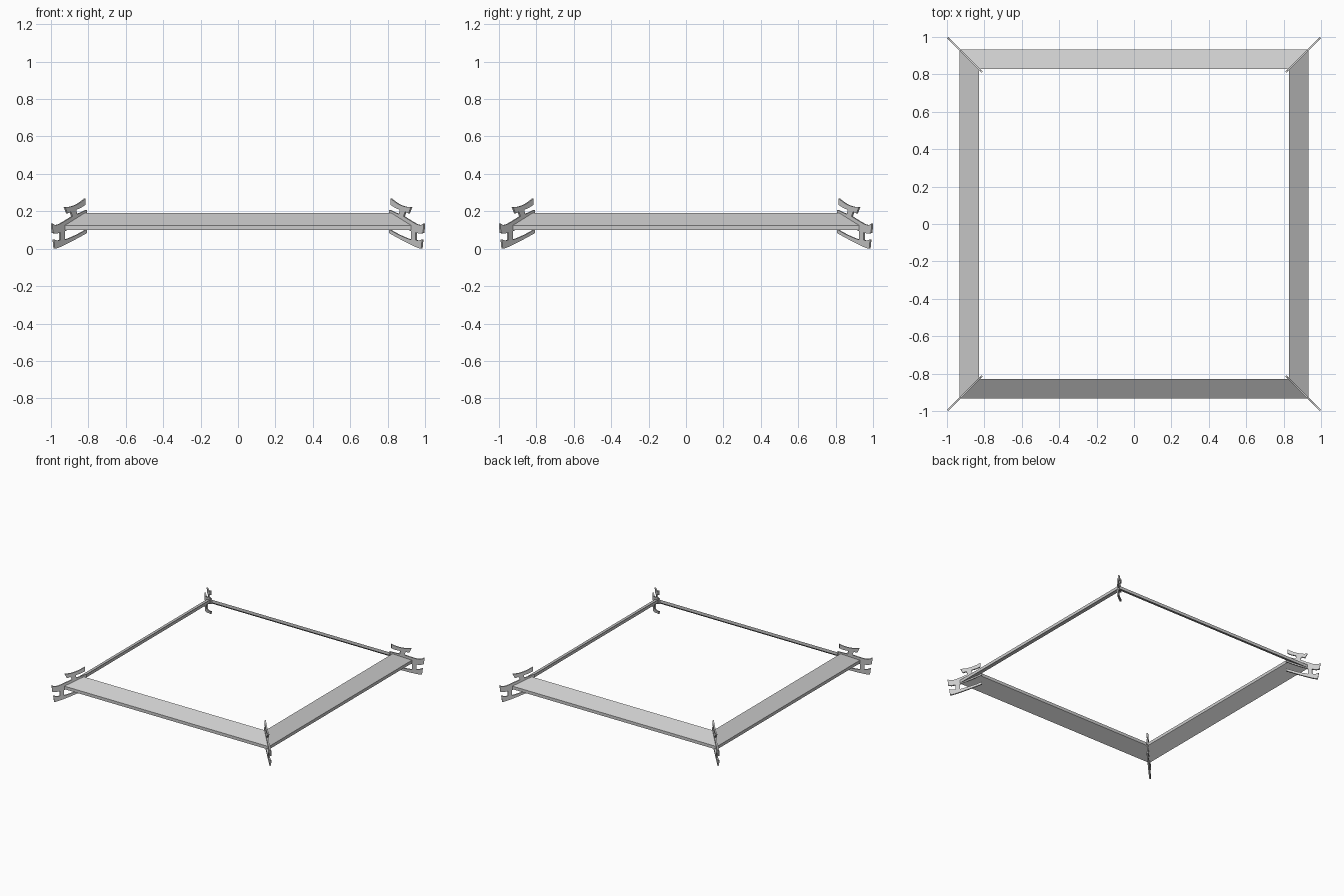
import bpy, bmesh
from math import cos, sin, pi
from mathutils import Vector

if "Cube" in bpy.data.objects:
    bpy.data.objects.remove(bpy.data.objects["Cube"])


def make_object(name, bm):
    bmesh.ops.recalc_face_normals(bm, faces=bm.faces[:])
    me = bpy.data.meshes.new(name)
    bm.to_mesh(me)
    bm.free()
    ob = bpy.data.objects.new(name, me)
    bpy.context.collection.objects.link(ob)
    return ob


def curve(a, m, b, n=6):
    """Points along a parabola from a to b passing through m."""
    a, m, b = Vector(a), Vector(m), Vector(b)
    c = 2 * m - (a + b) / 2
    return [(1 - t) ** 2 * a + 2 * t * (1 - t) * c + t * t * b
            for t in [i / n for i in range(n + 1)]]


# Sloping eave boards, mitred at the corners: (distance from centre, height)
board = [(0.933, 0.10), (0.933, 0.125), (0.829, 0.19), (0.829, 0.165)]
for k, side in enumerate(("right", "back", "left", "front")):
    bm = bmesh.new()
    c, s = round(cos(k * pi / 2)), round(sin(k * pi / 2))
    ends = [[bm.verts.new((c * d - s * e * d, s * d + c * e * d, z)) for d, z in board]
            for e in (-1, 1)]
    for e in ends:
        bm.faces.new(e)
    for i in range(4):
        j = (i + 1) % 4
        bm.faces.new((ends[0][i], ends[0][j], ends[1][j], ends[1][i]))
    make_object(side + "_eave_board", bm)

# Corner bracket outline: three swept arms joined by two short stems
outline = []
outline += curve((0.82, 0.268), (0.874, 0.232), (0.928, 0.222))   # upper arm top
outline += curve((0.915, 0.188), (0.906, 0.192), (0.897, 0.197), 2)
outline += [Vector((0.889, 0.173))]                               # upper stem
outline += curve((0.893, 0.170), (0.945, 0.138), (0.968, 0.128), 4)
outline += curve((0.975, 0.127), (0.985, 0.128), (0.997, 0.136), 2)
outline += [Vector((0.993, 0.085)), Vector((0.975, 0.080)), Vector((0.953, 0.086))]
outline += [Vector((0.953, 0.047))]                               # lower stem
outline += curve((0.960, 0.044), (0.972, 0.044), (0.988, 0.050), 2)
outline += curve((0.983, 0.0), (0.93, 0.02), (0.812, 0.083))      # lower arm bottom
outline += curve((0.812, 0.103), (0.87, 0.071), (0.930, 0.047), 4)
outline += [Vector((0.930, 0.092))]
outline += curve((0.925, 0.095), (0.87, 0.125), (0.812, 0.163), 4)
outline += curve((0.812, 0.208), (0.84, 0.194), (0.864, 0.184), 2)
outline += [Vector((0.868, 0.208))]
outline += curve((0.864, 0.210), (0.842, 0.219), (0.82, 0.234), 2)

half = 0.004
for name, sx, sy in (("front_left", -1, -1), ("front_right", 1, -1),
                     ("back_left", -1, 1), ("back_right", 1, 1)):
    bm = bmesh.new()
    a, b = [[bm.verts.new((sx * (p.x + h), sy * (p.x - h), p.y)) for p in outline]
            for h in (-half, half)]
    bm.faces.new(a)
    bm.faces.new(b)
    for i in range(len(a)):
        j = (i + 1) % len(a)
        bm.faces.new((a[i], a[j], b[j], b[i]))
    bmesh.ops.recalc_face_normals(bm, faces=bm.faces[:])
    bmesh.ops.triangulate(bm, faces=[f for f in bm.faces if len(f.verts) > 4])
    make_object(name + "_corner_bracket", bm)
